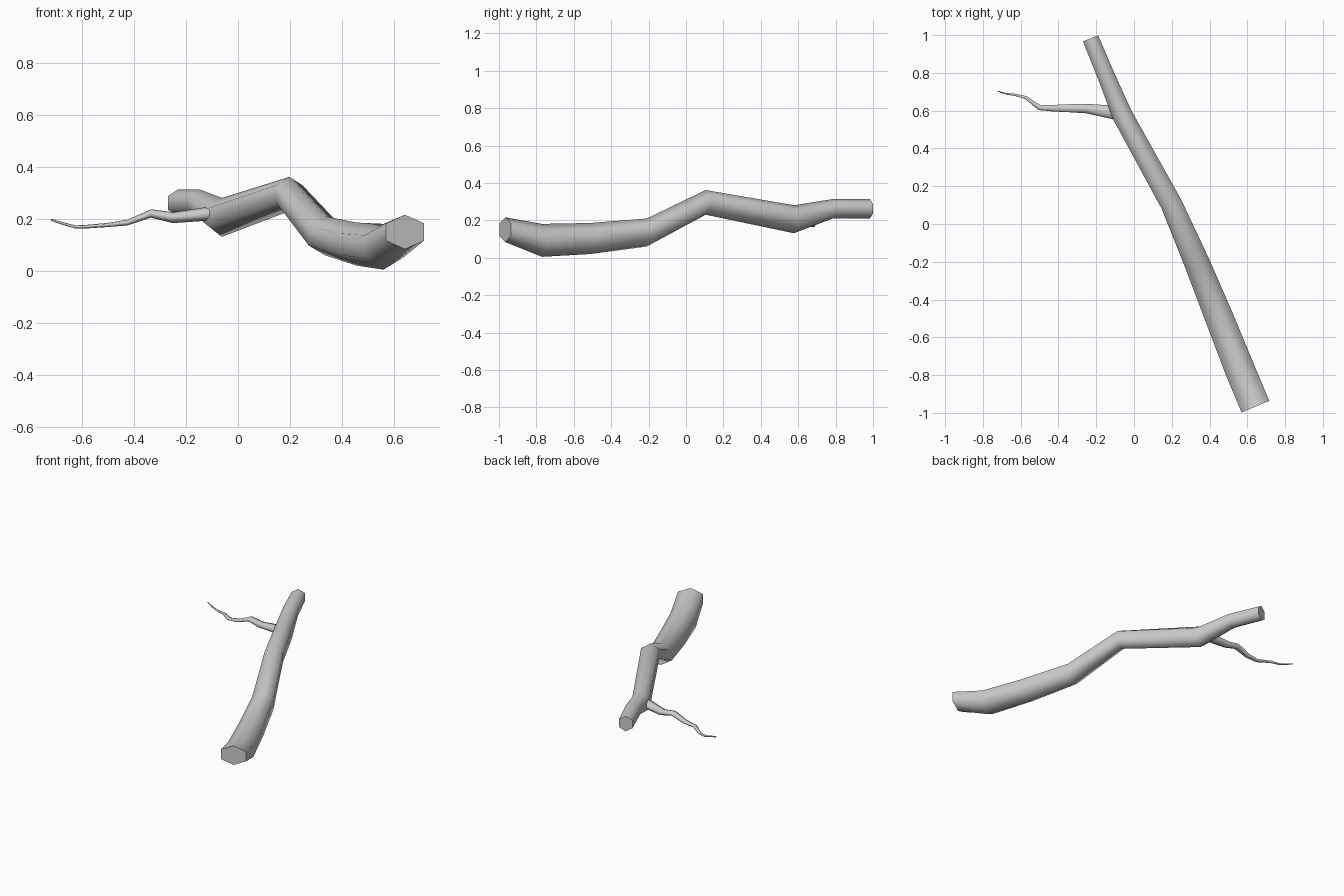
import bpy
import bmesh
from math import sin, cos, pi
from mathutils import Vector

if "Cube" in bpy.data.objects:
    bpy.data.objects.remove(bpy.data.objects["Cube"])

SIDES = 6


def branch(name, path):
    """Low-poly tube through (x, y, z, half width radius, half height) points.
    Every ring stands upright, facing along the horizontal path direction."""
    bm = bmesh.new()
    pts = [Vector(p[:3]) for p in path]
    rings = []
    for i, (x, y, z, rw, rh) in enumerate(path):
        d = pts[min(i + 1, len(pts) - 1)] - pts[max(i - 1, 0)]
        d.z = 0
        d.normalize()
        side = Vector((d.y, -d.x, 0))
        ring = []
        for k in range(SIDES):
            a = 2 * pi * k / SIDES
            ring.append(bm.verts.new(pts[i] + side * (rw * sin(a)) + Vector((0, 0, rh * cos(a)))))
        rings.append(ring)
    # smooth sides
    for a, b in zip(rings, rings[1:]):
        for k in range(SIDES):
            n = (k + 1) % SIDES
            bm.faces.new((a[k], a[n], b[n], b[k])).smooth = True
    # flat cut ends
    for ring in (rings[0], rings[-1]):
        bm.faces.new(ring).smooth = False
    bmesh.ops.recalc_face_normals(bm, faces=bm.faces)
    # sharp edge round each cut end
    for e in bm.edges:
        if any(not f.smooth for f in e.link_faces):
            e.smooth = False
    mesh = bpy.data.meshes.new(name)
    bm.to_mesh(mesh)
    bm.free()
    obj = bpy.data.objects.new(name, mesh)
    bpy.context.collection.objects.link(obj)
    return obj


# Main fallen limb, thick end at the front
branch("main_limb", [
    (0.643, -0.967, 0.150, 0.092, 0.066),
    (0.560, -0.770, 0.093, 0.092, 0.088),
    (0.457, -0.510, 0.103, 0.087, 0.083),
    (0.335, -0.210, 0.135, 0.078, 0.075),
    (0.198, 0.105, 0.296, 0.066, 0.066),
    (-0.062, 0.577, 0.206, 0.062, 0.075),
    (-0.148, 0.785, 0.262, 0.053, 0.052),
    (-0.230, 0.983, 0.262, 0.050, 0.052),
])

# Thin side twig
branch("side_twig", [
    (-0.105, 0.590, 0.221, 0.042, 0.027),
    (-0.250, 0.611, 0.205, 0.029, 0.021),
    (-0.335, 0.613, 0.221, 0.025, 0.016),
    (-0.425, 0.613, 0.186, 0.020, 0.011),
    (-0.500, 0.616, 0.177, 0.016, 0.008),
    (-0.572, 0.669, 0.171, 0.010, 0.007),
    (-0.625, 0.683, 0.169, 0.007, 0.006),
    (-0.680, 0.690, 0.184, 0.005, 0.005),
    (-0.720, 0.703, 0.197, 0.003, 0.004),
])
